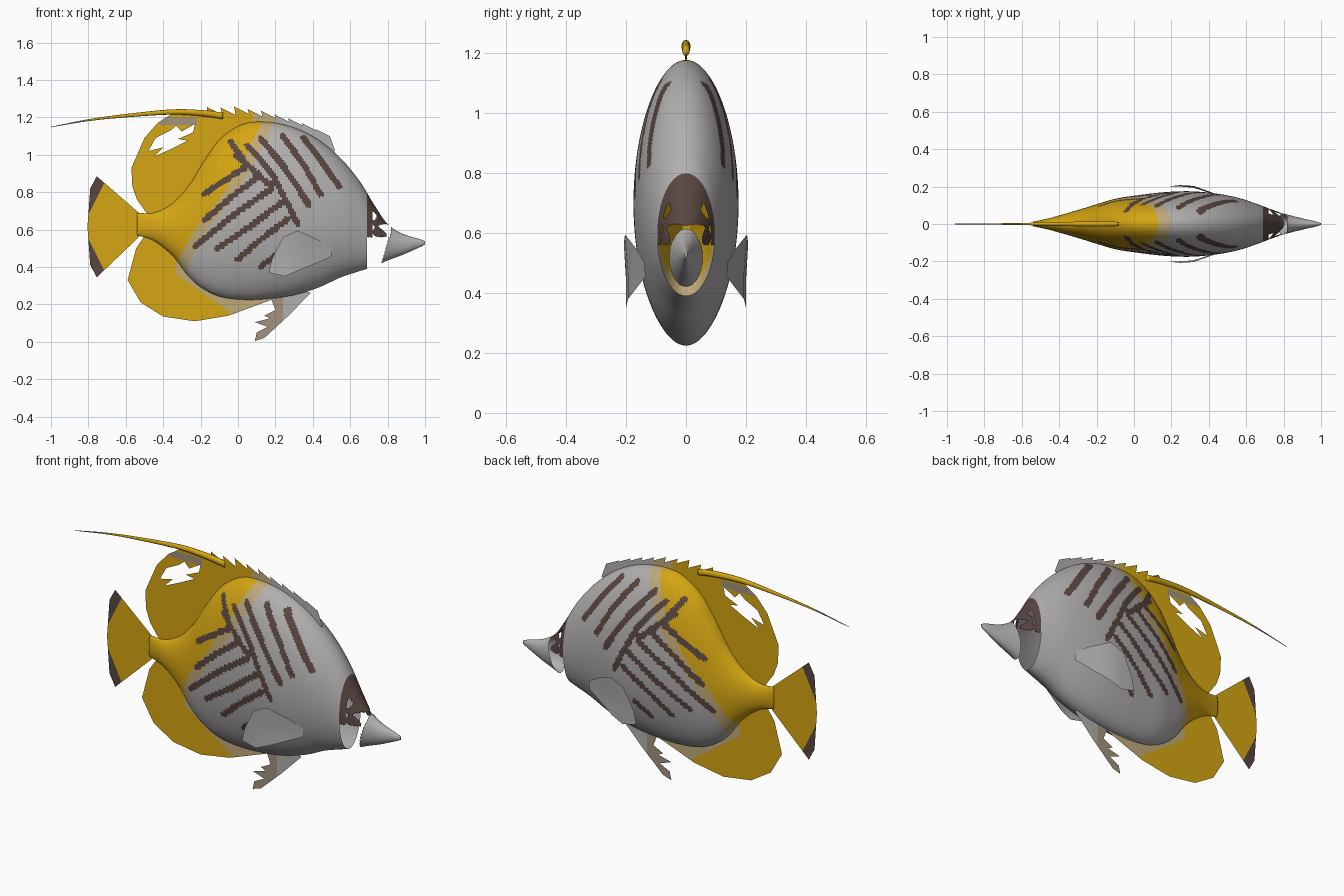
import bpy, bmesh, math
from mathutils import Vector
from mathutils.geometry import tessellate_polygon, intersect_point_line

cube = bpy.data.objects.get("Cube")
if cube:
    bpy.data.objects.remove(cube, do_unlink=True)


def material(name, rgb):
    mat = bpy.data.materials.new(name)
    mat.use_nodes = True
    mat.diffuse_color = (*rgb, 1)
    mat.node_tree.nodes["Principled BSDF"].inputs["Base Color"].default_value = (*rgb, 1)
    return mat


MATERIALS = [
    material("pearl grey", (0.45, 0.43, 0.43)),
    material("golden yellow", (0.66, 0.38, 0.006)),
    material("dark brown", (0.1, 0.062, 0.052)),
    material("warm cream", (0.53, 0.4, 0.19)),
    material("fin tan", (0.36, 0.29, 0.2)),
]
GREY, YELLOW, BROWN, CREAM, TAN = range(5)


def finish(name, bm, rule, smooth):
    """Colour each face by its centre (None removes it) and make the object."""
    bmesh.ops.recalc_face_normals(bm, faces=bm.faces[:])
    gone = []
    for face in bm.faces:
        colour = rule(face.calc_center_median())
        face.smooth = smooth
        if colour is None:
            gone.append(face)
        else:
            face.material_index = colour
    bmesh.ops.delete(bm, geom=gone, context="FACES")
    mesh = bpy.data.meshes.new(name)
    bm.to_mesh(mesh)
    bm.free()
    for mat in MATERIALS:
        mesh.materials.append(mat)
    obj = bpy.data.objects.new(name, mesh)
    bpy.context.collection.objects.link(obj)
    return obj


def spline(points, steps):
    """Smooth curve through rows of numbers."""
    rows = [Vector(p) for p in points]
    rows = [rows[0] * 2 - rows[1]] + rows + [rows[-1] * 2 - rows[-2]]
    out = []
    for a, b, c, d in zip(rows, rows[1:], rows[2:], rows[3:]):
        for i in range(steps):
            t = i / steps
            out.append(0.5 * (2 * b + (c - a) * t + (2 * a - 5 * b + 4 * c - d) * t ** 2
                              + (3 * b - a - 3 * c + d) * t ** 3))
    return out + [rows[-2]]


def loft(name, stations, steps, sides, rule):
    """Elliptical rings along x; each station is x, top, bottom, half width."""
    bm = bmesh.new()
    rings = []
    for x, top, bottom, width in spline(stations, steps):
        mid, half = (top + bottom) / 2, (top - bottom) / 2
        angles = [math.tau * i / sides for i in range(sides)]
        rings.append([bm.verts.new((x, width * math.sin(a), mid + half * math.cos(a)))
                      for a in angles])
    for r, s in zip(rings, rings[1:]):
        for i in range(sides):
            j = (i + 1) % sides
            bm.faces.new((r[i], r[j], s[j], s[i]))
    bm.faces.new(rings[0])
    bm.faces.new(rings[-1])
    return finish(name, bm, rule, True)


def plate(name, loops, rule, cuts=(), bend=None):
    """Thin upright sheet from x, z loops, split along the cut lines."""
    loops = [[Vector((x, z, 0)) for x, z in loop] for loop in loops]
    bm = bmesh.new()
    verts = [bm.verts.new((p.x, 0, p.y)) for loop in loops for p in loop]
    for tri in tessellate_polygon(loops):
        bm.faces.new([verts[i] for i in tri])
    for (ax, az), (bx, bz) in cuts:
        bmesh.ops.bisect_plane(bm, geom=bm.verts[:] + bm.edges[:] + bm.faces[:],
                               plane_co=(ax, 0, az), plane_no=(bz - az, 0, ax - bx))
    if bend:
        for v in bm.verts:
            v.co.y = bend(v.co.x, v.co.z)
    return finish(name, bm, rule, bend is not None)


# Body markings
STRIPES = [
    [(.35, 1.09), (.45, .96), (.54, .83)],
    [(.24, 1.1), (.35, .95), (.44, .79)],
    [(.12, 1.09), (.25, .93), (.38, .73)],
    [(.05, 1.05), (.18, .9), (.27, .73), (.32, .63)],
    [(-.01, 1.0), (.08, .92), (.18, .83)],
    [(-.04, 1.07), (.05, .94), (-.06, .87), (-.18, .79)],
    [(-.18, .65), (-.04, .77), (.09, .87)],
    [(-.23, .51), (-.02, .68), (.18, .82)],
    [(-.11, .5), (.07, .62), (.24, .75)],
    [(0, .44), (.1, .53), (.27, .66)],
    [(.12, .4), (.21, .47)],
]
SEGMENTS = [(Vector(a), Vector(b)) for line in STRIPES for a, b in zip(line, line[1:])]
YELLOW_EDGE = [(.33, -.32), (.44, -.29), (.6, -.2), (.76, -.07), (.95, .05), (1.2, .17)]


def on_stripe(x, z):
    p = Vector((x, z))
    for a, b in SEGMENTS:
        t = intersect_point_line(p, a, b)[1]
        if (p - a.lerp(b, min(1, max(0, t)))).length < .016:
            return True
    return False


def yellow_edge(z):
    for (z0, x0), (z1, x1) in zip(YELLOW_EDGE, YELLOW_EDGE[1:]):
        if z <= z1:
            return x0 + (x1 - x0) * (z - z0) / (z1 - z0)
    return x1


def body_rule(c):
    x, z = c.x, c.z
    # Eye band, open below and ragged around the eye
    if .69 < x < .77 + .3 * (z - .43) and x < .82:
        ragged = math.sin(70 * x + 2) + math.sin(95 * z) + math.sin(60 * (x + z))
        if z < .56 or (z < .7 and x > .72 and ragged > .4):
            return None
        return BROWN
    if -.26 < x < .58 and on_stripe(x, z):
        return BROWN
    offset = x - yellow_edge(z)
    return YELLOW if offset < -.03 else CREAM if offset < .035 else GREY


loft("body", [
    (-.54, .69, .57, .012), (-.45, .69, .54, .032), (-.35, .74, .46, .06),
    (-.26, .84, .345, .087), (-.18, .97, .28, .112), (-.09, 1.09, .24, .137),
    (.03, 1.165, .225, .155), (.16, 1.175, .23, .17), (.3, 1.145, .25, .175),
    (.43, 1.08, .29, .164), (.55, .98, .345, .142), (.65, .86, .378, .11),
    (.73, .73, .405, .08), (.8, .63, .435, .056), (.88, .578, .465, .035),
    (.97, .55, .505, .014), (1, .538, .52, .005)], 13, 200, body_rule)

# Trailing dorsal streamer
loft("dorsal_streamer", [
    (-1, 1.15, 1.147, .001), (-.8, 1.19, 1.18, .003), (-.6, 1.218, 1.2, .006),
    (-.35, 1.243, 1.215, .012), (-.18, 1.238, 1.205, .015), (-.08, 1.225, 1.19, .012)],
    6, 10, lambda c: TAN if c.x < -.8 else YELLOW)

# Rear dorsal fin with its ragged opening
dorsal_outer = [(.02, 1.19), (-.1, 1.222), (-.25, 1.235), (-.36, 1.215), (-.43, 1.17),
                (-.5, 1.09), (-.57, .93), (-.565, .83), (-.54, .76), (-.49, .69),
                (-.4, .62), (-.25, .7), (0, 1.05)]
dorsal_gap = [(-.48, 1.02), (-.44, 1.09), (-.36, 1.13), (-.33, 1.155), (-.3, 1.125),
              (-.23, 1.165), (-.24, 1.12), (-.32, 1.085), (-.27, 1.075), (-.36, 1.03),
              (-.45, .99), (-.4, 1.04)]
plate("dorsal_fin", [dorsal_outer, dorsal_gap],
      lambda c: TAN if -.42 < c.x < -.22 and 1.16 < c.z < 1.2 else YELLOW,
      [((0, 1.16), (1, 1.16)), ((0, 1.2), (1, 1.2)),
       ((-.42, 0), (-.42, 1)), ((-.22, 0), (-.22, 1))])

# Row of backward-leaning spines
ridge = [(-.17, 1.2)]
for i, tip in enumerate([1.255, 1.252, 1.258, 1.245, 1.235, 1.215, 1.195, 1.17, 1.14]):
    x = -.165 + .072 * i
    ridge += [(x, tip), (x + .08, tip - .04)]
ridge += [(.52, 1.02), (.44, 1.0), (.3, 1.08), (.1, 1.12), (-.05, 1.06)]
plate("dorsal_spines", [ridge],
      lambda c: YELLOW if c.x < .08 else CREAM if c.x < .2 else GREY,
      [((.08, 0), (.08, 1)), ((.2, 0), (.2, 1))])

# Tail fin with dark corners
MIDDLE = .615
plate("tail_fin", [[(-.53, .69), (-.755, .885), (-.79, .82), (-.805, MIDDLE),
                    (-.79, .41), (-.755, .345), (-.53, .56)]],
      lambda c: BROWN if c.x < -.715 - (.235 - abs(c.z - MIDDLE)) * .5 else YELLOW,
      [((-.715, MIDDLE + s * .235), (-.8, MIDDLE + s * .065)) for s in (1, -1)])

# Anal fin, pale beside the belly
plate("anal_fin", [[(-.49, .58), (-.545, .5), (-.59, .33), (-.52, .21), (-.4, .135),
                    (-.23, .11), (-.05, .14), (.18, .225), (.1, .3), (-.25, .5)]],
      lambda c: CREAM if c.x > -.33 and c.z > .36 - (c.x + .33) * .7 else YELLOW,
      [((-.33, .36), (-.13, .22)), ((-.33, 0), (-.33, 1))])

# Pelvic fin with split ends
plate("pelvic_fin", [[(.17, .25), (.3, .29), (.39, .262), (.27, .14), (.14, .02),
                      (.09, .005), (.1, .05), (.16, .08), (.09, .105), (.17, .125),
                      (.14, .14), (.2, .17)]],
      lambda c: GREY if c.x > .24 else TAN, [((.24, 0), (.24, 1))])

# Flared side fins
pectoral = [(.5, .5), (.43, .545), (.32, .595), (.24, .56), (.18, .44), (.165, .37),
            (.25, .35), (.37, .4), (.5, .455)]
for side, label in ((1, "left"), (-1, "right")):
    plate(label + "_pectoral_fin", [pectoral], lambda c: GREY,
          [((x, 0), (x, 1)) for x in (.25, .32, .38, .44)],
          lambda x, z: side * (.135 + .065 * min(1, (.5 - x) / .2) + .08 * max(0, z - .47)))
